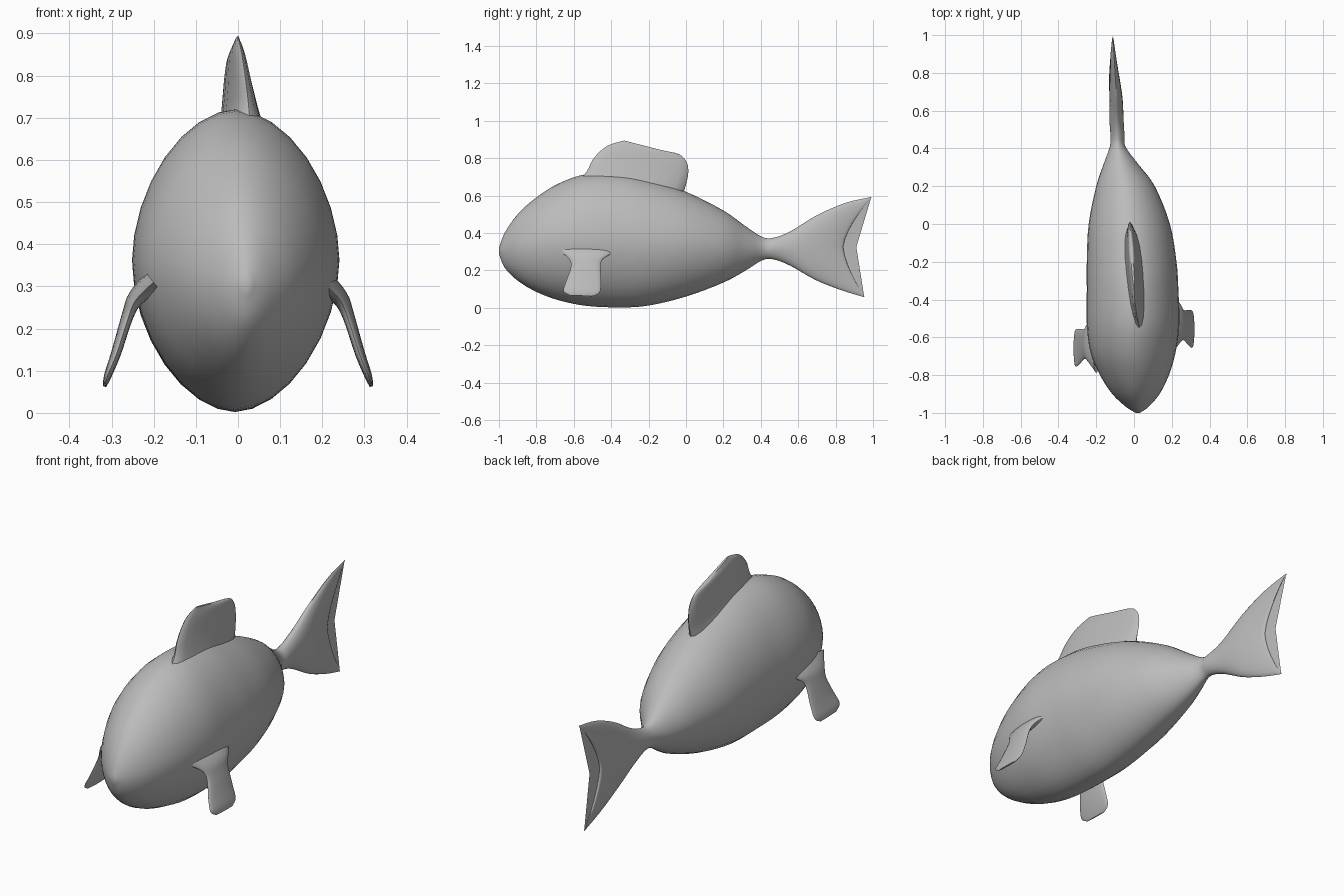
import bpy, bmesh, math
from mathutils import Vector

cube = bpy.data.objects.get("Cube")
if cube:
    bpy.data.objects.remove(cube, do_unlink=True)

grey = bpy.data.materials.new("plain grey")
grey.use_nodes = True
grey.diffuse_color = (0.5, 0.5, 0.5, 1)
grey.node_tree.nodes["Principled BSDF"].inputs["Base Color"].default_value = (0.5, 0.5, 0.5, 1)


def resample(rows, steps):
    """Smooth Catmull-Rom interpolation through rows of numbers."""
    out = []
    for i in range(len(rows) - 1):
        a, b, c, d = (rows[max(0, min(len(rows) - 1, i + k))] for k in (-1, 0, 1, 2))
        for s in range(steps):
            t = s / steps
            out.append([q + t / 2 * (r - p + t * (2 * p - 5 * q + 4 * r - s_ + t * (3 * (q - r) + s_ - p)))
                        for p, q, r, s_ in zip(a, b, c, d)])
    return out + [list(rows[-1])]


def loft(name, rings):
    """Skin a list of closed rings and cap both ends."""
    bm = bmesh.new()
    loops = [[bm.verts.new(p) for p in ring] for ring in rings]
    n = len(loops[0])
    for a, b in zip(loops, loops[1:]):
        for i in range(n):
            j = (i + 1) % n
            bm.faces.new((a[i], a[j], b[j], b[i]))
    for end in (loops[0], loops[-1]):
        centre = bm.verts.new(sum((v.co for v in end), Vector()) / n)
        for i in range(n):
            bm.faces.new((end[i], end[(i + 1) % n], centre))
    bmesh.ops.recalc_face_normals(bm, faces=bm.faces)
    mesh = bpy.data.meshes.new(name)
    bm.to_mesh(mesh)
    bm.free()
    mesh.materials.append(grey)
    obj = bpy.data.objects.new(name, mesh)
    bpy.context.collection.objects.link(obj)
    bpy.ops.object.select_all(action='DESELECT')
    obj.select_set(True)
    bpy.context.view_layer.objects.active = obj
    bpy.ops.object.shade_smooth_by_angle(angle=math.radians(50))
    return obj


def power(v, e):
    return math.copysign(abs(v) ** e, v)


def body_ring(y, left, right, bottom, top, notch, sides=32):
    """Slightly pointed oval; notch sweeps its top and bottom backwards."""
    ring = []
    for i in range(sides):
        a = math.tau * i / sides
        u, v = power(math.cos(a), 1.1), power(math.sin(a), 1.1)
        sweep = notch * abs(v) ** 1.5 * (1 if v > 0 else 0.75)
        ring.append((left + (right - left) * (u + 1) / 2, y + sweep,
                     bottom + (top - bottom) * (v + 1) / 2))
    return ring


def fin(name, rows, sides=20):
    """Lens-section fin from rows of front point, back point, half thickness."""
    rows = resample([(*f, *b, t) for f, b, t in rows], 4)
    mids = [(Vector(r[:3]) + Vector(r[3:6])) / 2 for r in rows]
    rings = []
    for k, r in enumerate(rows):
        half = (Vector(r[3:6]) - Vector(r[:3])) / 2
        rise = mids[min(k + 1, len(mids) - 1)] - mids[max(k - 1, 0)]
        normal = half.cross(rise).normalized() * r[6]
        rings.append([mids[k] + half * math.cos(math.tau * i / sides)
                      + normal * math.sin(math.tau * i / sides) for i in range(sides)])
    return loft(name, rings)


# Body and tail: y, left edge, right edge, bottom, top, notch
stations = [
    (-1.0, 0.01, 0.03, 0.29, 0.32, 0),
    (-0.97, -0.04, 0.075, 0.215, 0.40, 0),
    (-0.9, -0.115, 0.135, 0.145, 0.50, 0),
    (-0.8, -0.18, 0.185, 0.085, 0.59, 0),
    (-0.68, -0.23, 0.22, 0.04, 0.665, 0),
    (-0.53, -0.25, 0.24, 0.01, 0.715, 0),
    (-0.35, -0.25, 0.235, 0.002, 0.715, 0),
    (-0.2, -0.25, 0.225, 0.012, 0.685, 0),
    (0.0, -0.24, 0.19, 0.06, 0.62, 0),
    (0.2, -0.2, 0.11, 0.135, 0.52, 0),
    (0.32, -0.16, 0.02, 0.2, 0.435, 0),
    (0.41, -0.128, -0.045, 0.255, 0.378, 0),
    (0.47, -0.125, -0.05, 0.258, 0.375, 0),
    (0.55, -0.13, -0.055, 0.225, 0.41, 0.01),
    (0.66, -0.13, -0.06, 0.15, 0.495, 0.04),
    (0.76, -0.132, -0.075, 0.095, 0.56, 0.09),
    (0.83, -0.128, -0.095, 0.06, 0.59, 0.15),
    (0.84, -0.118, -0.106, 0.06, 0.59, 0.15),
]
loft("body_and_tail", [body_ring(*s) for s in resample(stations, 4)])

# Dorsal fin, leaning a little to one side at the rear
fin("dorsal_fin", [
    ((0.03, -0.59, 0.66), (-0.02, -0.02, 0.59), 0.065),
    ((0.025, -0.53, 0.73), (-0.02, 0.0, 0.66), 0.042),
    ((0.018, -0.50, 0.79), (-0.022, 0.012, 0.72), 0.03),
    ((0.01, -0.45, 0.845), (-0.022, 0.005, 0.775), 0.022),
    ((0.004, -0.40, 0.875), (-0.02, -0.035, 0.82), 0.015),
    ((0.0, -0.33, 0.894), (-0.015, -0.12, 0.84), 0.006),
])

# Pectoral fins; the right one sits further forward
pectoral = [
    ((0.20, -0.69, 0.31), (0.20, -0.36, 0.31), 0.03),
    ((0.242, -0.63, 0.268), (0.242, -0.42, 0.278), 0.02),
    ((0.262, -0.615, 0.22), (0.262, -0.455, 0.24), 0.014),
    ((0.288, -0.642, 0.14), (0.288, -0.455, 0.15), 0.012),
    ((0.309, -0.655, 0.09), (0.309, -0.46, 0.085), 0.009),
    ((0.316, -0.62, 0.065), (0.316, -0.495, 0.062), 0.004),
]
for name, side, shift in (("left_pectoral_fin", 1, 0), ("right_pectoral_fin", -1, -0.1)):
    fin(name, [((side * f[0], f[1] + shift, f[2]), (side * b[0], b[1] + shift, b[2]), t)
               for f, b, t in pectoral])
